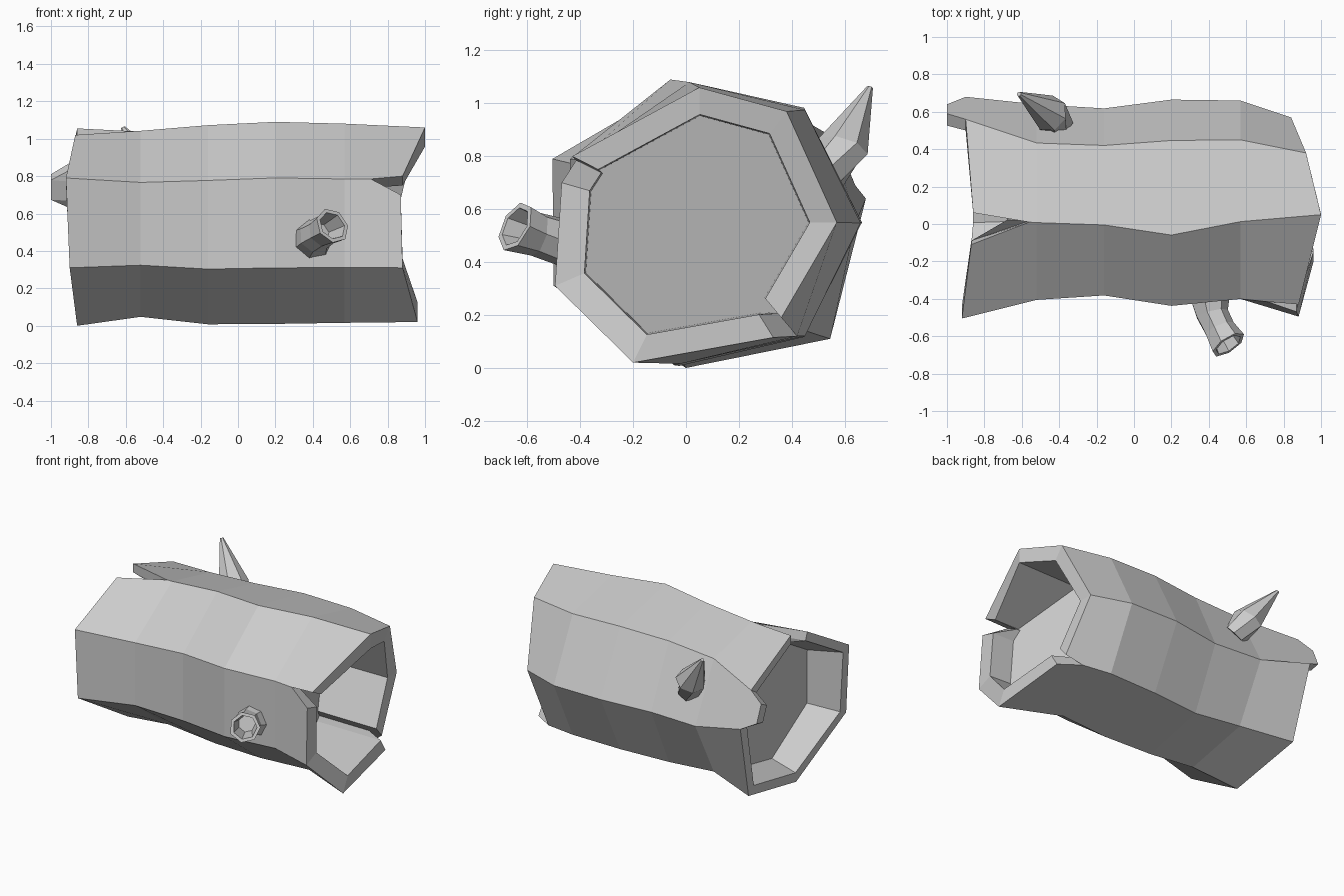
import bpy, bmesh, math
from mathutils import Vector

if "Cube" in bpy.data.objects:
    bpy.data.objects.remove(bpy.data.objects["Cube"])

N = 7  # sides of the log


def finish(bm, name):
    bmesh.ops.recalc_face_normals(bm, faces=bm.faces[:])
    me = bpy.data.meshes.new(name)
    bm.to_mesh(me)
    bm.free()
    ob = bpy.data.objects.new(name, me)
    bpy.context.collection.objects.link(ob)
    return ob


def bridge(bm, a, b):
    n = len(a)
    for i in range(n):
        bm.faces.new((a[i], a[(i + 1) % n], b[(i + 1) % n], b[i]))


def log_end(bm, ring, pts, rim_scale, deep_scale, deep_x, tilt):
    """Ragged end: pts are (position around ring, x, y, z); whole numbers sit on ring corners."""
    outer = [(p[0], bm.verts.new(p[1:])) for p in pts]
    outer_loop = outer + [(N, outer[0][1])]
    for k in range(N):
        plank = [v for t, v in outer_loop if k <= t <= k + 1]
        bm.faces.new([ring[(k + 1) % N], ring[k]] + plank)
    cy, cz = 0.06, 0.55

    def inset(s, x=None):
        return [bm.verts.new((v.co.x if x is None else x + tilt * (v.co.y - cy),
                              cy + (v.co.y - cy) * s, cz + (v.co.z - cz) * s)) for _, v in outer]
    rim, deep = inset(rim_scale), inset(deep_scale, deep_x)
    bridge(bm, [v for _, v in outer], rim)
    bridge(bm, rim, deep)
    bm.faces.new(deep)


# Hollow log: wavy seven-sided body (x, centre y, centre z, radius y, radius z, top ridge shift)
bm = bmesh.new()
rings = []
for x, cy, cz, ry, rz, dy in [(-0.52, .09, .545, .55, .51, .04), (-0.16, .092, .54, .526, .546, .02),
                              (0.2, .085, .55, .58, .554, -.015), (0.57, .102, .548, .558, .546, .035)]:
    rings.append([bm.verts.new((x, cy + ry * math.cos(math.tau * k / N) + (dy if k == 2 else 0),
                                cz + rz * math.sin(math.tau * k / N))) for k in range(N)])
for a, b in zip(rings, rings[1:]):
    bridge(bm, a, b)

# Right end, split at two corners, with a wide rim and a slanted floor to the hollow
log_end(bm, rings[-1], [
    (0, .84, .57, .55), (1, .92, .38, .97), (2, 1.0, .05, 1.06),
    (2.9, .88, -.43, .80), (3, .71, -.415, .785), (3.1, .87, -.47, .70),
    (4, .88, -.495, .31), (5, .96, -.2, .02),
    (5.9, .92, .33, .115), (6, .78, .42, .12), (6.1, .87, .36, .19)], .8, .79, .52, -.35)

# Left end, split on top with a pointed back plank and a shallow blocked hollow
log_end(bm, rings[0], [
    (0, -.9, .68, .64), (.3, -1.0, .64, .69), (.7, -1.0, .59, .81), (1, -.9, .56, .87),
    (1.9, -.86, .06, 1.055), (2, -.56, .01, 1.04), (2.1, -.87, -.11, 1.02),
    (3, -.92, -.505, .79), (4, -.9, -.5, .31), (5, -.86, 0, .0), (6, -.87, .545, .11)],
    .88, .78, -.68, 0)
finish(bm, "hollow_log")


def tube(name, path, sides):
    """Skin rings along a path of (x, y, z, radius, direction)."""
    bm = bmesh.new()
    loops = []
    for x, y, z, r, d in path:
        q = Vector(d).to_track_quat('Z', 'Y')
        loops.append([bm.verts.new(Vector((x, y, z)) + q @ Vector(
            (r * math.cos(math.tau * i / sides), r * math.sin(math.tau * i / sides), 0)))
            for i in range(sides)])
    for a, b in zip(loops, loops[1:]):
        bridge(bm, a, b)
    bm.faces.new(loops[0])
    bm.faces.new(loops[-1])
    return finish(bm, name)


# Bent hollow branch stub on the front
tip = (.5, -.75, .38)
tube("branch_stub", [
    (.40, -.395, .46, .11, (0, -1, 0)),
    (.415, -.48, .48, .09, (.25, -1, .2)),
    (.455, -.56, .505, .085, (.4, -.9, .25)),
    (.505, -.645, .535, .1, tip),
    (.505, -.645, .535, .078, tip),
    (.44, -.53, .5, .055, tip)], 7)

# Pointed broken twig on the back
tube("twig_spike", [
    (-.40, .53, .73, .08, (-.3, .6, .6)),
    (-.45, .59, .83, .1, (-.4, .25, .85)),
    (-.615, .695, 1.06, .012, (-.4, .25, .85))], 7)
